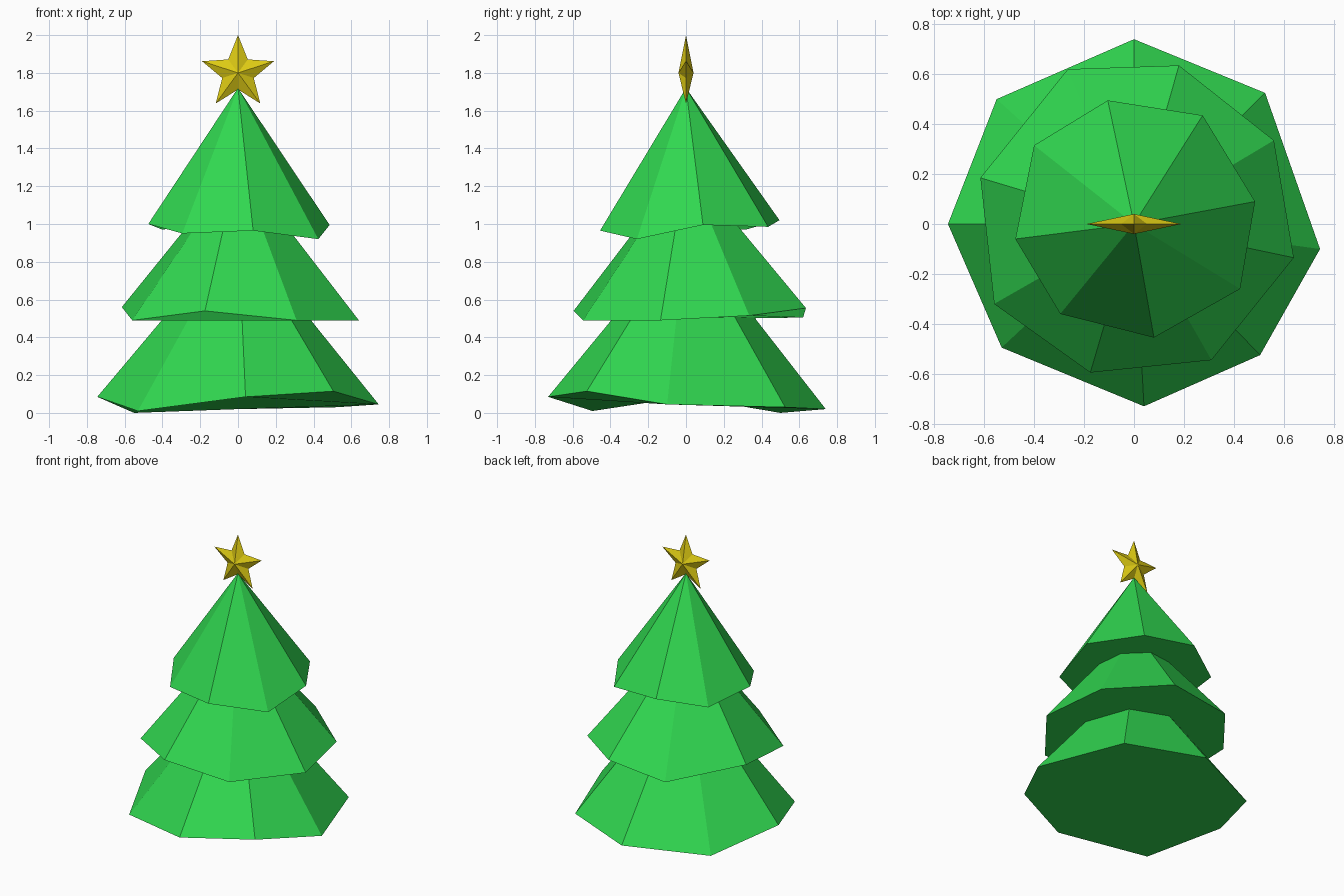
import bpy
import bmesh
from math import sin, cos, pi

default = bpy.data.objects.get("Cube")
if default:
    bpy.data.objects.remove(default, do_unlink=True)


def make_material(name, rgb):
    mat = bpy.data.materials.new(name)
    mat.use_nodes = True
    color = (*rgb, 1)
    mat.diffuse_color = color
    mat.node_tree.nodes["Principled BSDF"].inputs["Base Color"].default_value = color
    return mat


def finish(name, bm, mat):
    bmesh.ops.recalc_face_normals(bm, faces=bm.faces)
    mesh = bpy.data.meshes.new(name)
    bm.to_mesh(mesh)
    bm.free()
    mesh.materials.append(mat)
    obj = bpy.data.objects.new(name, mesh)
    bpy.context.collection.objects.link(obj)
    return obj


def make_tier(name, apex_height, rim, mat):
    """Faceted cone with a hand-shaped uneven rim and a closed underside."""
    bm = bmesh.new()
    apex = bm.verts.new((0, 0, apex_height))
    ring = [bm.verts.new(point) for point in rim]
    for current, following in zip(ring, ring[1:] + ring[:1]):
        bm.faces.new((apex, current, following))
    bm.faces.new(ring[::-1])
    return finish(name, bm, mat)


def make_star(name, height, outer, inner, depth, mat):
    """Five-pointed star raised to a ridge point on the front and back."""
    bm = bmesh.new()
    ring = []
    for i in range(10):
        radius = inner if i % 2 else outer
        angle = i * pi / 5
        ring.append(bm.verts.new((radius * sin(angle), 0, height + radius * cos(angle))))
    for side in (-1, 1):
        centre = bm.verts.new((0, side * depth, height))
        for current, following in zip(ring, ring[1:] + ring[:1]):
            bm.faces.new((centre, current, following))
    return finish(name, bm, mat)


green = make_material("leaf green", (0.03, 0.68, 0.08))
gold = make_material("star yellow", (0.73, 0.6, 0.007))

# Branch tiers, bottom to top
make_tier("lower_branches", 0.97, [
    (0, 0.74, 0.02), (-0.55, 0.5, 0), (-0.745, 0, 0.085), (-0.53, -0.495, 0.01),
    (0.04, -0.73, 0.085), (0.505, -0.525, 0.115), (0.745, -0.1, 0.045),
    (0.525, 0.525, 0.03)], green)
make_tier("middle_branches", 1.32, [
    (-0.265, 0.62, 0.505), (-0.615, 0.185, 0.56), (-0.56, -0.32, 0.49),
    (-0.175, -0.595, 0.54), (0.31, -0.545, 0.49), (0.64, -0.135, 0.49),
    (0.56, 0.335, 0.515), (0.18, 0.635, 0.555)], green)
make_tier("upper_branches", 1.72, [
    (-0.105, 0.495, 1.02), (-0.4, 0.315, 0.97), (-0.475, -0.06, 1),
    (-0.295, -0.36, 0.95), (0.08, -0.455, 0.965), (0.425, -0.26, 0.92),
    (0.485, 0.09, 0.995), (0.275, 0.435, 0.985)], green)

# Tree topper
make_star("star", 1.8, 0.2, 0.088, 0.04, gold)
